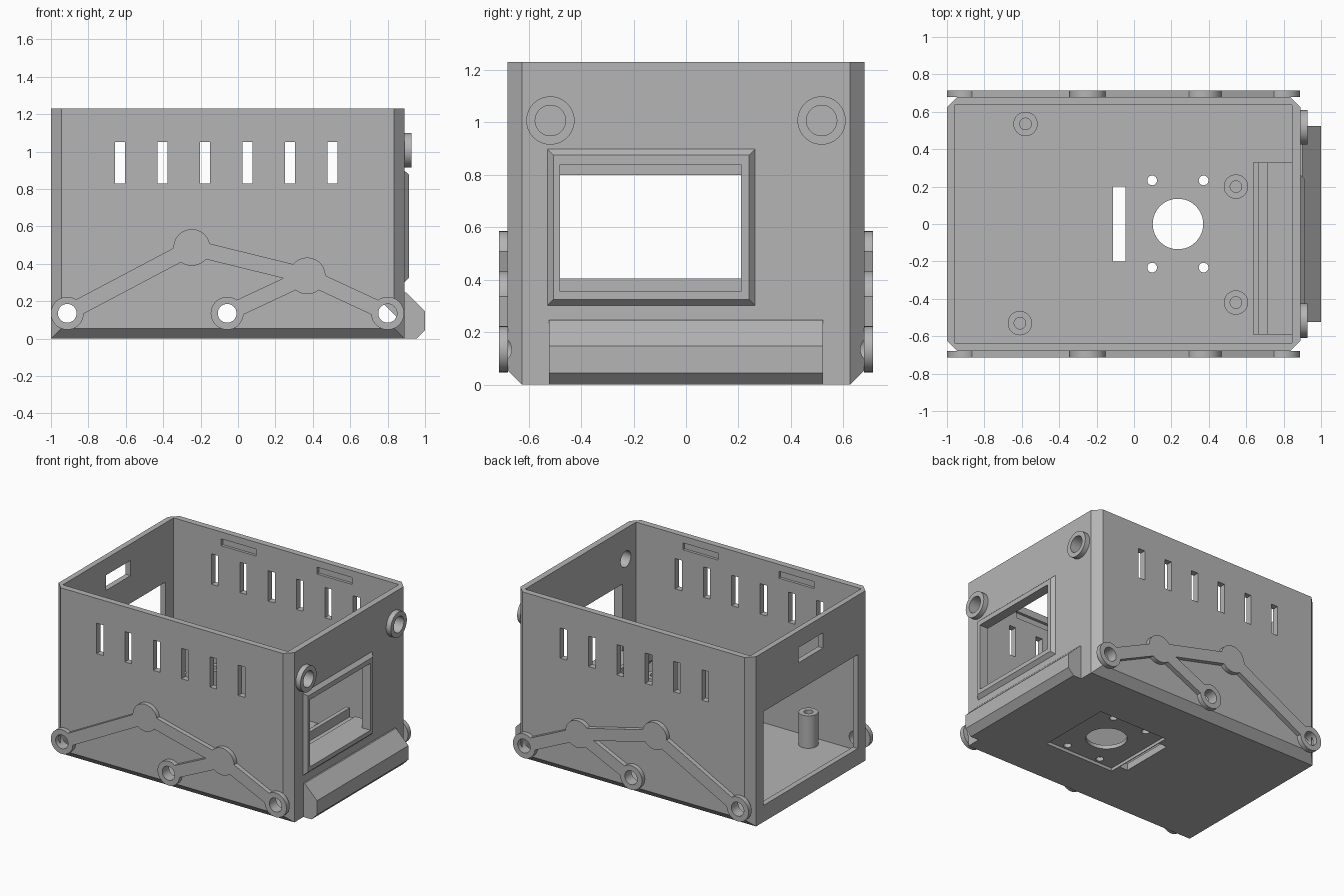
import bpy, bmesh, math
from mathutils import Vector

if "Cube" in bpy.data.objects:
    bpy.data.objects.remove(bpy.data.objects["Cube"], do_unlink=True)

grey = bpy.data.materials.new("plain grey")
grey.use_nodes = True
grey.diffuse_color = (0.46, 0.46, 0.46, 1)
grey.node_tree.nodes["Principled BSDF"].inputs["Base Color"].default_value = (0.46, 0.46, 0.46, 1)


def place(axis, u, v, w):
    """Profile coordinates u, v with w along the extrusion axis."""
    return {"x": (w, u, v), "y": (u, w, v), "z": (u, v, w)}[axis]


def finish(name, bm):
    bmesh.ops.recalc_face_normals(bm, faces=bm.faces)
    mesh = bpy.data.meshes.new(name)
    bm.to_mesh(mesh)
    bm.free()
    mesh.materials.append(grey)
    obj = bpy.data.objects.new(name, mesh)
    bpy.context.collection.objects.link(obj)
    return obj


def loft(name, axis, bottom, top, a, b):
    bm = bmesh.new()
    lo = [bm.verts.new(place(axis, u, v, a)) for u, v in bottom]
    hi = [bm.verts.new(place(axis, u, v, b)) for u, v in top]
    bm.faces.new(lo)
    bm.faces.new(hi)
    for i in range(len(lo)):
        j = (i + 1) % len(lo)
        bm.faces.new((lo[i], lo[j], hi[j], hi[i]))
    return finish(name, bm)


def prism(name, axis, pts, a, b):
    return loft(name, axis, pts, pts, a, b)


def rect(u0, u1, v0, v1):
    return [(u0, v0), (u1, v0), (u1, v1), (u0, v1)]


def box(name, x0, x1, y0, y1, z0, z1):
    return prism(name, "z", rect(x0, x1, y0, y1), z0, z1)


def disc(name, axis, u, v, r, a, b, n=40):
    ring = [(u + r * math.cos(math.tau * i / n), v + r * math.sin(math.tau * i / n)) for i in range(n)]
    return prism(name, axis, ring, a, b)


def combine(target, tool, operation="DIFFERENCE"):
    mod = target.modifiers.new("combine", "BOOLEAN")
    mod.operation = operation
    mod.solver = "EXACT"
    mod.object = tool
    bpy.ops.object.select_all(action="DESELECT")
    bpy.context.view_layer.objects.active = target
    target.select_set(True)
    bpy.ops.object.modifier_apply(modifier=mod.name)
    bpy.data.objects.remove(tool, do_unlink=True)


# Main case: chamfered corners and chamfered lower long edges
L, R, W, H, C = -1.0, 0.89, 0.68, 1.23, 0.055
plan = [(L, C - W), (L + C, -W), (R - C, -W), (R, C - W),
        (R, W - C), (R - C, W), (L + C, W), (L, W - C)]
case = prism("case", "z", plan, 0, H)
section = [(C - W, 0), (W - C, 0), (W, C), (W, 2), (-W, 2), (-W, C)]
combine(case, prism("cutter", "x", section, -2, 2), "INTERSECT")
combine(case, box("cutter", -0.96, 0.845, -0.635, 0.635, 0.05, 2))

# Vent slots through both long walls
for i in range(6):
    x = -0.63 + i * 0.227
    combine(case, box("cutter", x - 0.027, x + 0.027, -1, 1, 0.83, 1.05))

# Lid catch grooves inside the long walls
for x in (-0.58, 0.19):
    combine(case, box("cutter", x, x + 0.28, -0.655, 0.655, 1.13, 1.18))

# End wall opening and hand slot
combine(case, box("cutter", -1.2, -0.9, -0.54, 0.54, 0.12, 0.80))
combine(case, box("cutter", -1.2, -0.9, -0.14, 0.14, 1.0, 1.11))

# Fan seat, fan hole, screw holes and cable slot in the floor
combine(case, box("cutter", -0.04, 0.515, -0.275, 0.275, -0.1, 0.022))
combine(case, disc("cutter", "z", 0.235, 0, 0.135, -0.2, 0.2, 48))
for x in (0.097, 0.372):
    for y in (-0.233, 0.233):
        combine(case, disc("cutter", "z", x, y, 0.026, -0.2, 0.2, 24))
combine(case, box("cutter", -0.112, -0.045, -0.2, 0.2, -0.1, 0.2))

# Window frame on the right wall
frame = loft("window_frame", "x", rect(-0.53, 0.265, 0.30, 0.90),
             rect(-0.505, 0.24, 0.325, 0.875), 0.888, 0.915)
opening = rect(-0.48, 0.21, 0.355, 0.84)
combine(frame, prism("cutter", "x", opening, 0.7, 1.1))
combine(case, prism("cutter", "x", opening, 0.7, 1.1))

# Round button collars on the right wall
for side, y in (("front", -0.517), ("back", 0.517)):
    collar = disc(side + "_collar", "x", y, 1.007, 0.092, 0.886, 0.927)
    combine(collar, disc("cutter", "x", y, 1.007, 0.058, 0.7, 1.1))
    combine(case, disc("cutter", "x", y, 1.007, 0.058, 0.7, 1.1))

# Sloped ledge below the window
prism("ledge", "y", [(0.88, 0), (0.955, 0), (1.0, 0.045), (1.0, 0.147), (0.9, 0.246), (0.88, 0.246)],
      -0.523, 0.523)

# Grooved inner bracket with a sloped underside
prism("inner_bracket", "y",
      [(0.85, 0.115), (0.635, 0.33), (0.635, 0.405), (0.665, 0.405), (0.665, 0.34),
       (0.71, 0.34), (0.71, 0.355), (0.85, 0.355)], -0.59, 0.33)

# Board standoffs on the floor
for i, (x, y) in enumerate([(-0.58, 0.535), (-0.61, -0.53), (0.545, 0.2), (0.545, -0.42)]):
    post = disc(f"standoff_{i + 1}", "z", x, y, 0.065, 0.045, 0.285)
    combine(post, disc("cutter", "z", x, y, 0.031, 0.09, 0.5, 24))

# Truss ornament on each long side: eyelets, hubs and bars
eyelets = [(-0.913, 0.135), (-0.058, 0.135), (0.8, 0.135)]
hubs = [(-0.247, 0.487), (0.37, 0.335)]
links = [(eyelets[0], hubs[0]), (hubs[0], hubs[1]), (hubs[1], eyelets[2]), (eyelets[1], hubs[1])]
for side, s in (("front", -1), ("back", 1)):
    a, b = s * 0.678, s * 0.713
    truss = None
    pieces = [disc("piece", "y", u, v, 0.088, a, b) for u, v in eyelets]
    pieces += [disc("piece", "y", u, v, 0.098, a, b) for u, v in hubs]
    for p, q in links:
        p, q = Vector(p), Vector(q)
        n = (q - p).normalized().orthogonal() * 0.043
        pieces.append(prism("piece", "y", [p + n, q + n, q - n, p - n], a, b))
    truss = pieces[0]
    truss.name = side + "_truss"
    for i in (5, 3, 6, 4, 7, 2, 8, 1):
        combine(truss, pieces[i], "UNION")
    for u, v in eyelets:
        combine(truss, disc("cutter", "y", u, v, 0.05, -1, 1))

for u, v in eyelets:
    combine(case, disc("cutter", "y", u, v, 0.05, -1, 1))

# Smooth round walls, sharp edges elsewhere
bpy.ops.object.select_all(action="DESELECT")
for obj in bpy.context.scene.objects:
    if obj.type == "MESH" and grey.name in obj.data.materials:
        obj.select_set(True)
        bpy.context.view_layer.objects.active = obj
bpy.ops.object.shade_smooth_by_angle(angle=math.radians(30))
